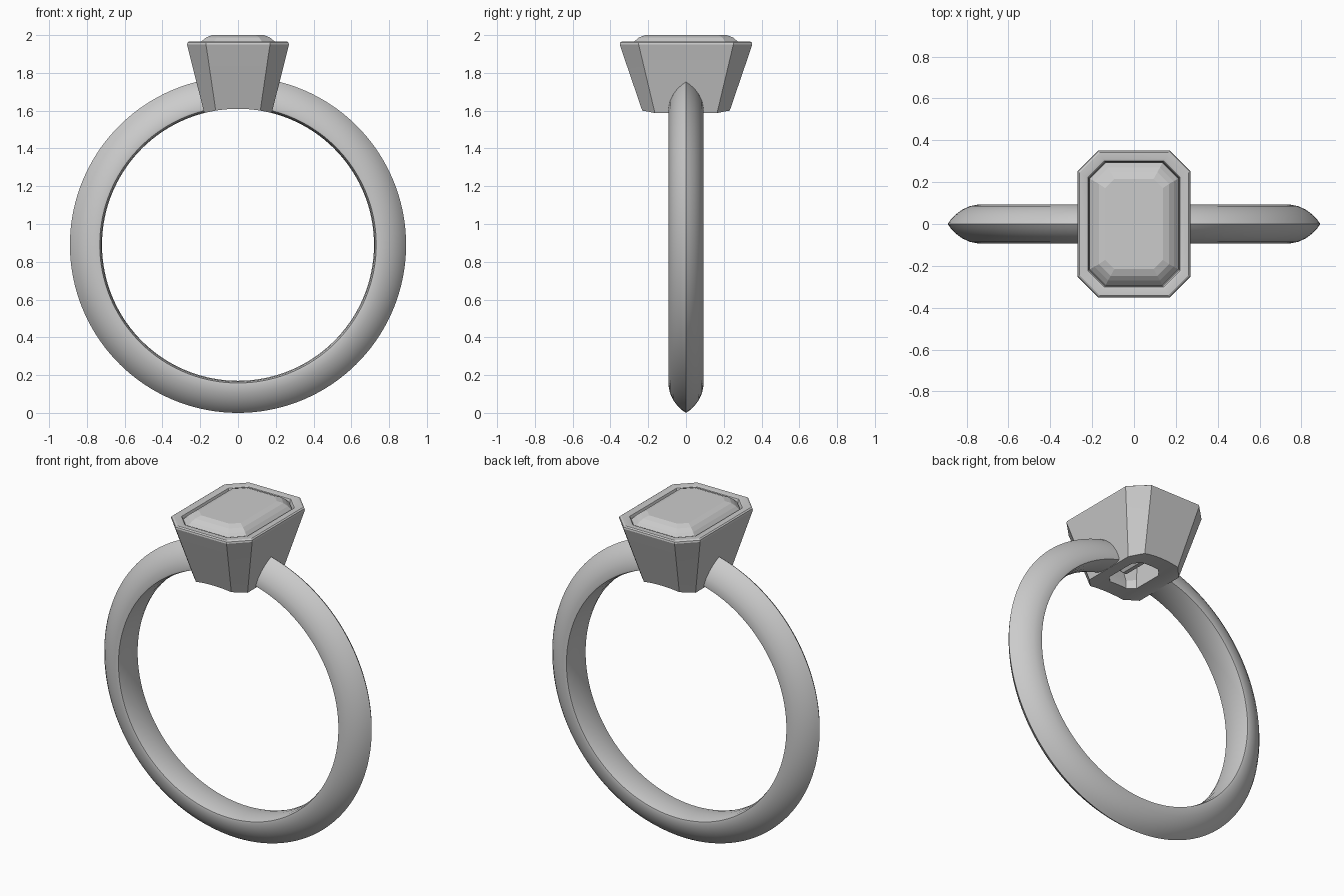
import bpy, bmesh, math

if "Cube" in bpy.data.objects:
    bpy.data.objects.remove(bpy.data.objects["Cube"])

CZ = 0.89        # height of the band centre
FINGER_R = 0.72  # finger hole radius


def finish(name, bm, angle=None):
    bmesh.ops.recalc_face_normals(bm, faces=bm.faces)
    me = bpy.data.meshes.new(name)
    bm.to_mesh(me)
    bm.free()
    ob = bpy.data.objects.new(name, me)
    bpy.context.collection.objects.link(ob)
    if angle:
        smooth(ob, angle)
    return ob


def activate(ob):
    bpy.ops.object.select_all(action='DESELECT')
    ob.select_set(True)
    bpy.context.view_layer.objects.active = ob


def smooth(ob, angle):
    activate(ob)
    bpy.ops.object.shade_smooth_by_angle(angle=math.radians(angle))


def octagon(bm, hx, hy, c, z):
    """Rectangle with cut corners, the outline of the emerald cut."""
    a, b = hx - c, hy - c
    pts = [(hx, -b), (hx, b), (a, hy), (-a, hy), (-hx, b), (-hx, -b), (-a, -hy), (a, -hy)]
    return [bm.verts.new((x, y, z)) for x, y in pts]


def bridge(bm, r1, r2):
    n = len(r1)
    for i in range(n):
        j = (i + 1) % n
        bm.faces.new((r1[i], r1[j], r2[j], r2[i]))


def loft(levels, closed):
    bm = bmesh.new()
    rings = [octagon(bm, *lv) for lv in levels]
    for r1, r2 in zip(rings, rings[1:]):
        bridge(bm, r1, r2)
    if closed:
        bridge(bm, rings[-1], rings[0])
    else:
        bm.faces.new(rings[0])
        bm.faces.new(rings[-1])
    return bm


# Band: pointed-arch section swept round, open where the bezel sits
half = [(0.89, 0), (0.876, 0.02), (0.853, 0.045), (0.822, 0.068),
        (0.785, 0.085), (0.745, 0.093), (0.732, 0.091), (0.724, 0.06), (0.72, 0)]
section = half + [(r, -y) for r, y in half[-2:0:-1]]
bm = bmesh.new()
rings = []
STEPS, GAP = 128, math.radians(12.5)
for i in range(STEPS + 1):
    a = GAP + (2 * math.pi - 2 * GAP) * i / STEPS
    rings.append([bm.verts.new((r * math.sin(a), y, CZ + r * math.cos(a))) for r, y in section])
for r1, r2 in zip(rings, rings[1:]):
    bridge(bm, r1, r2)
bm.faces.new(rings[0])
bm.faces.new(rings[-1])
finish("band", bm, 40)

# Bezel: tapered cut-corner cup with a rounded rim and an open bottom
bezel = finish("bezel", loft([
    (0.172, 0.218, 0.060, 1.56),
    (0.266, 0.346, 0.099, 1.935),
    (0.270, 0.351, 0.100, 1.950),
    (0.268, 0.349, 0.099, 1.960),
    (0.260, 0.341, 0.096, 1.966),
    (0.230, 0.311, 0.083, 1.966),
    (0.220, 0.301, 0.079, 1.962),
    (0.215, 0.296, 0.077, 1.950),
    (0.213, 0.294, 0.076, 1.920),
    (0.100, 0.140, 0.040, 1.660),
    (0.095, 0.130, 0.040, 1.56)], True))

# Finger hole trims the underside of the bezel
bpy.ops.mesh.primitive_cylinder_add(vertices=128, radius=FINGER_R, depth=2,
                                    location=(0, 0, CZ), rotation=(math.pi / 2, 0, 0))
cutter = bpy.context.object
cutter.name = "finger_cutter"
cutter.hide_render = True
mod = bezel.modifiers.new("finger_hole", 'BOOLEAN')
mod.operation = 'DIFFERENCE'
mod.solver = 'EXACT'
mod.object = cutter
activate(bezel)
bpy.ops.object.modifier_apply(modifier=mod.name)
bpy.data.objects.remove(cutter)
smooth(bezel, 25)

# Stone: step-cut crown, girdle and pavilion
finish("stone", loft([
    (0.012, 0.080, 0.006, 1.655),
    (0.105, 0.180, 0.040, 1.760),
    (0.170, 0.248, 0.060, 1.860),
    (0.212, 0.293, 0.076, 1.930),
    (0.212, 0.293, 0.076, 1.945),
    (0.190, 0.270, 0.066, 1.970),
    (0.168, 0.248, 0.056, 1.988),
    (0.138, 0.216, 0.044, 2.000)], False))
